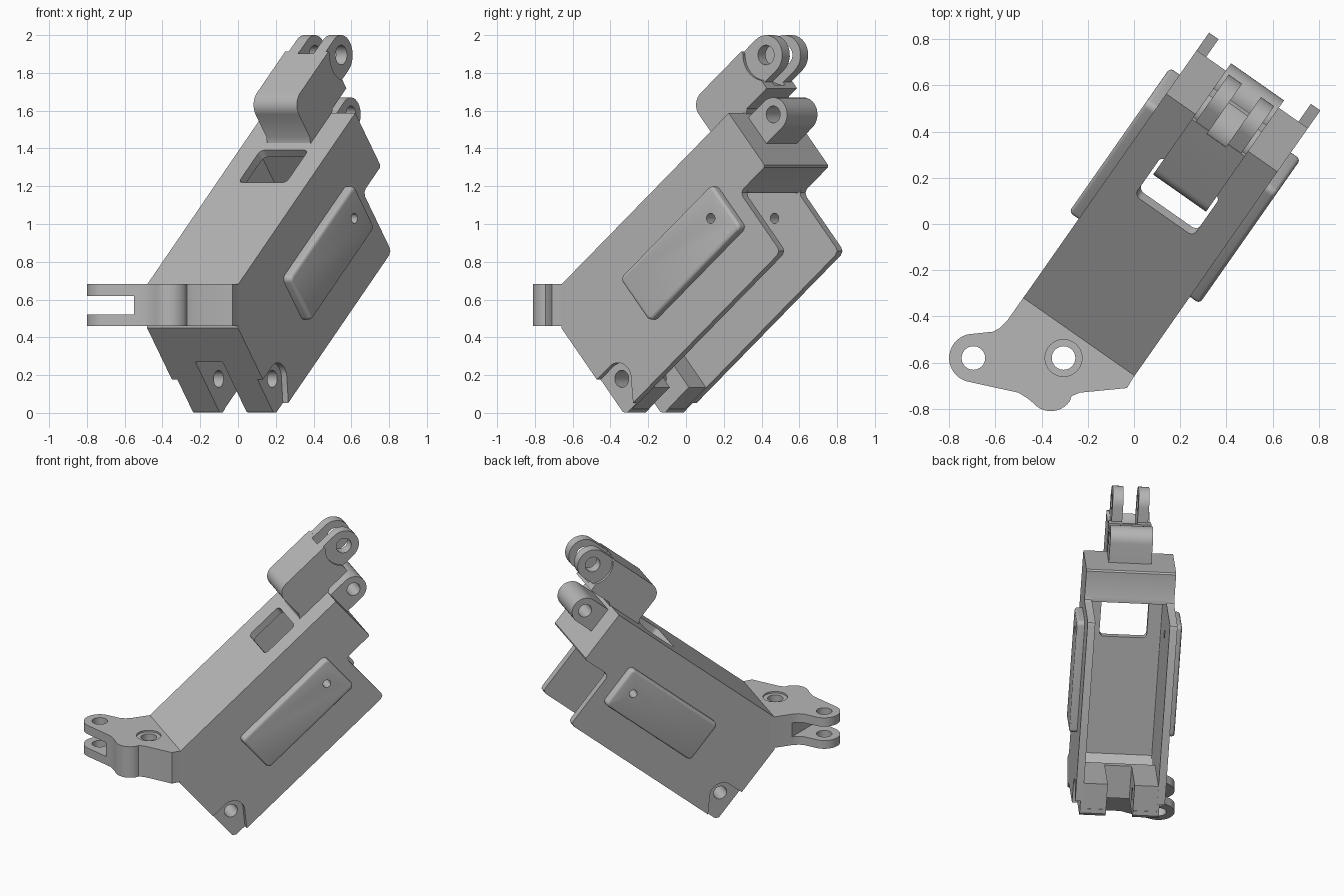
import bpy, bmesh, math
from mathutils import Matrix, Vector

if "Cube" in bpy.data.objects:
    bpy.data.objects.remove(bpy.data.objects["Cube"])

# Tilted local frame: s along the housing, t across its height, w sideways
yaw, tilt = math.radians(55), math.radians(40)
U, Z = Vector((math.cos(yaw), math.sin(yaw), 0)), Vector((0, 0, 1))
S = U * math.cos(tilt) + Z * math.sin(tilt)
T = Z * math.cos(tilt) - U * math.sin(tilt)
W = S.cross(T)
FRAME = Matrix((S, T, W)).transposed().to_4x4()
FRAME.translation = W * 0.085
WORLD = Matrix.Identity(4)

grey = bpy.data.materials.new("plain_grey")
grey.diffuse_color = (0.47, 0.47, 0.47, 1)
grey.use_nodes = True
grey.node_tree.nodes["Principled BSDF"].inputs["Base Color"].default_value = grey.diffuse_color


def arc(c, r, a0, a1, n=16):
    return [(c[0] + r * math.cos(math.radians(a0 + (a1 - a0) * i / n)),
             c[1] + r * math.sin(math.radians(a0 + (a1 - a0) * i / n))) for i in range(n + 1)]


def circle(c, r, n=40):
    return arc(c, r, 0, 360, n)[:-1]


def rounded(x0, x1, y0, y1, r):
    return (arc((x1 - r, y1 - r), r, 0, 90, 6) + arc((x0 + r, y1 - r), r, 90, 180, 6)
            + arc((x0 + r, y0 + r), r, 180, 270, 6) + arc((x1 - r, y0 + r), r, 270, 360, 6))


def prism(name, pts, lo, hi, frame=FRAME, bevel=0, cap=1):
    bm = bmesh.new()
    f = bm.faces.new([bm.verts.new((p[0], p[1], lo)) for p in pts])
    ext = bmesh.ops.extrude_face_region(bm, geom=[f])
    top = [v for v in ext["geom"] if isinstance(v, bmesh.types.BMVert)]
    bmesh.ops.translate(bm, vec=(0, 0, hi - lo), verts=top)
    bmesh.ops.recalc_face_normals(bm, faces=bm.faces)
    if bevel:
        z = hi if cap > 0 else lo
        rim = [e for e in bm.edges if all(abs(v.co.z - z) < 1e-5 for v in e.verts)]
        bmesh.ops.bevel(bm, geom=rim, offset=bevel, segments=3, profile=0.5, affect='EDGES')
    me = bpy.data.meshes.new(name)
    bm.to_mesh(me)
    bm.free()
    me.materials.append(grey)
    ob = bpy.data.objects.new(name, me)
    ob.matrix_world = frame
    bpy.context.collection.objects.link(ob)
    return ob


def cut(targets, pts, lo, hi, frame=FRAME):
    c = prism("cutter", pts, lo, hi, frame)
    c.hide_render = True
    bpy.context.view_layer.update()
    for ob in targets:
        m = ob.modifiers.new("cut", 'BOOLEAN')
        m.operation, m.solver, m.object = 'DIFFERENCE', 'EXACT', c
        bpy.context.view_layer.objects.active = ob
        bpy.ops.object.modifier_apply(modifier=m.name)
    bpy.data.objects.remove(c)


def box(x0, x1, y0, y1):
    return [(x0, y0), (x1, y0), (x1, y1), (x0, y1)]


HALF, WALL = 0.294, 0.05

# Open-bottomed housing shell with solid upper end
housing = prism("housing", [(-.125, .11), (-.105, .09), (1.19, .09), (1.213, .1), (1.22, .12),
                            (1.22, .47), (1.23, .492), (1.25, .5), (1.425, .5), (1.435, .51),
                            (1.435, .868), (.024, .868), (-.125, .69)], -HALF, HALF)
cut([housing], [(-.075, -.1), (1.5, -.1), (1.5, .499), (1.215, .499), (1.215, .82),
                (.05, .82), (-.075, .66)], -HALF + WALL, HALF - WALL)

# Window through the top wall
win = Matrix((S, W, -T)).transposed().to_4x4()
win.translation = W * 0.085
cut([housing], rounded(.863, 1.13, -.155, .155, .03), -.95, -.75, win)

# Two feet at the lower front corner, with slot, side pockets and pin hole
feet = prism("feet", [(-.11, .1), (-.1, .093), (.1, .093), (.1, .5), (-.11, .5)],
             -HALF + .045, HALF - .045)
pin = (-.0175, .25)
cut([housing, feet], box(-.3, .2, -.1, .457), -.088, .088)
pocket = arc(pin, .085, -25, 90) + [(-.3, .335), (-.3, -.05), (-.12, -.05)]
for lo, hi in ((HALF - .035, .5), (-.5, -HALF + .035)):
    cut([housing, feet], pocket, lo, hi)
cut([housing, feet], circle(pin, .045), -.5, .5)

# Raised side panels with a small through hole
panels = []
for side, name in ((1, "right_panel"), (-1, "left_panel")):
    lo, hi = sorted((side * (HALF - .005), side * (HALF + .051)))
    panels.append(prism(name, rounded(.357, 1.132, .33, .63, .03), lo, hi, FRAME, .018, side))
cut([housing] + panels, circle((1.015, .493), .027, 24), -.5, .5)

# Hinge barrel on the upper end face
barrel = prism("hinge_barrel", arc((1.568, .747), .09, -90, 90) + [(1.40, .837), (1.40, .657)],
               -.14, .14)
cut([barrel], circle((1.568, .747), .045), -.3, .3)

# Upper lug block with forked arms
lug = prism("upper_lug", [(1.165, .86), (1.185, .872), (1.2, .9)] + arc((1.28, 1.055), .08, 180, 90, 10)
            + [(1.625, 1.135), (1.625, .88), (1.46, .88), (1.433, .86)], -.14, .14)
eye = (1.724, 1.027)
cut([lug], circle(eye, .16), -.05, .05)
for lo, hi in ((.12, .3), (-.3, -.12)):
    cut([lug], circle(eye, .135), lo, hi)
for lo, hi, name in ((.05, .12, "right_arm"), (-.12, -.05, "left_arm")):
    arm = prism(name, arc(eye, .105, -90, 90) + [(1.58, 1.132), (1.58, .922)], lo, hi)
    cut([arm], circle(eye, .052), -.3, .3)

# Horizontal bracket plate on the front, with forked tip
tip, bolt = (-.695, -.58), (-.305, -.58)
plate = prism("front_bracket", [(.012, -.644), (0, -.66), (-.03, -.71), (-.235, -.73), (-.27, -.745)]
              + arc((-.36, -.71), .1, -35, -140, 10) + [(-.46, -.755), (-.5, -.73)]
              + arc(tip, .105, -100, -270, 20)
              + [(-.61, -.466), (-.58, -.45), (-.55, -.42), (-.48, -.32), (-.468, -.304)],
              .46, .683, WORLD)
cut([plate], box(-1, -.55, -1, 0), .52, .62, WORLD)
for c in (tip, bolt):
    cut([plate], circle(c, .051), .3, .9, WORLD)
cut([plate], circle(bolt, .08), .671, .9, WORLD)

# Smooth curved walls, keep hard edges
bpy.ops.object.select_all(action='SELECT')
bpy.ops.object.shade_smooth_by_angle(angle=math.radians(30))
